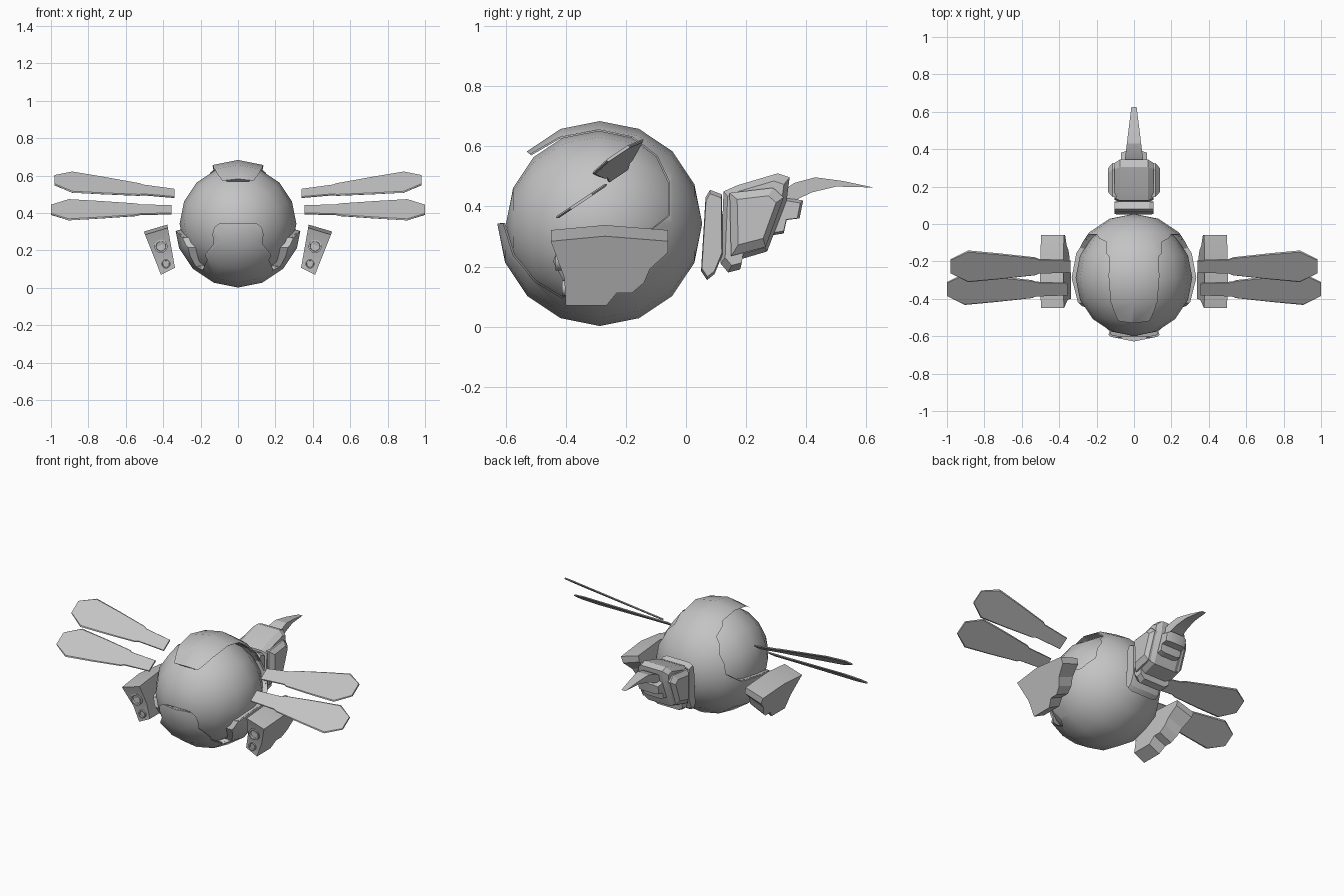
import bpy, bmesh, math
from mathutils import Vector, Matrix

if "Cube" in bpy.data.objects:
    bpy.data.objects.remove(bpy.data.objects["Cube"])

grey = bpy.data.materials.new("grey")
grey.diffuse_color = (0.55, 0.55, 0.55, 1)
grey.use_nodes = True
grey.node_tree.nodes["Principled BSDF"].inputs["Base Color"].default_value = grey.diffuse_color
CENTRE = Vector((0, -0.287, 0.343))


def finish(name, bm, angle=28):
    bmesh.ops.recalc_face_normals(bm, faces=bm.faces)
    me = bpy.data.meshes.new(name)
    bm.to_mesh(me)
    bm.free()
    me.materials.append(grey)
    ob = bpy.data.objects.new(name, me)
    bpy.context.collection.objects.link(ob)
    smooth(ob, angle)
    return ob


def smooth(ob, angle):
    bpy.ops.object.select_all(action='DESELECT')
    ob.select_set(True)
    bpy.context.view_layer.objects.active = ob
    bpy.ops.object.shade_smooth_by_angle(angle=math.radians(angle))


def skin(name, rings, angle=20):
    """Bridge equal-length rings of points and cap both ends."""
    bm = bmesh.new()
    rows = [[bm.verts.new(p) for p in ring] for ring in rings]
    n = len(rows[0])
    for a, b in zip(rows, rows[1:]):
        for i in range(n):
            j = (i + 1) % n
            bm.faces.new((a[i], a[j], b[j], b[i]))
    bm.faces.new(rows[0])
    bm.faces.new(rows[-1])
    return finish(name, bm, angle)


def prism(name, profile, layers, width=lambda y: 1):
    """Side profile (y, z) swept along x; layers are (x, profile scale)."""
    c = sum((Vector(p) for p in profile), Vector((0, 0))) / len(profile)
    rings = []
    for x, s in layers:
        ring = [c + (Vector(p) - c) * s for p in profile]
        rings.append([(x * width(p.x), p.x, p.y) for p in ring])
    return skin(name, rings)


def chamfered(name, profile, inner, outer, s):
    return prism(name, profile, [(-outer, s), (-inner, 1), (inner, 1), (outer, s)])


def ball(name, r):
    bm = bmesh.new()
    mat = Matrix.Translation(CENTRE) @ Matrix.Rotation(math.pi / 2, 4, 'X')
    bmesh.ops.create_uvsphere(bm, u_segments=16, v_segments=8, radius=r, matrix=mat)
    return finish(name, bm)


def cut(ob, cutter):
    m = ob.modifiers.new("cut", 'BOOLEAN')
    m.operation, m.solver, m.object = 'DIFFERENCE', 'EXACT', cutter
    bpy.ops.object.select_all(action='DESELECT')
    bpy.context.view_layer.objects.active = ob
    ob.select_set(True)
    bpy.ops.object.modifier_apply(modifier=m.name)


# Round body with a two-step outer shell, open at the front and sides
ball("inner_ball", 0.312)
opening = [(-.7, .72), (-.515, .57), (-.42, .625), (-.29, .65), (-.18, .627), (-.1, .565),
           (-.06, .48), (-.06, .37), (-.13, .315), (-.3, .305), (-.42, .27), (-.44, .22),
           (-.385, .12), (-.41, .1), (-.5, .155), (-.57, .24), (-.602, .345), (-.75, .345)]
for name, r, s in (("shell_rim", .332, 1), ("shell", .341, 1.02)):
    shell = ball(name, r)
    hollow = ball(name + "_hollow", 0.306)
    prof = [(-.3 + (y + .3) * s, .4 + (z - .4) * s) for y, z in opening]
    window = prism(name + "_cutter", prof, [(-.5, 1), (.5, 1)])
    for c in (hollow, window):
        cut(shell, c)
        bpy.data.objects.remove(c)
    smooth(shell, 28)

# Wings: tilted thin blades, two per side
half = [(0, .04), (.17, .048), (.19, .058), (.38, .083), (.55, .102), (.645, .045)]
outline = half + [(u, -v) for u, v in reversed(half)]
chord = Vector((0, .83, .555))
for side, word in ((1, "right"), (-1, "left")):
    for label, root, pitch in (("upper", (.34, -.226, .505), 6.3), ("lower", (.355, -.348, .4175), 0)):
        a = math.radians(pitch)
        along = Vector((math.cos(a), 0, math.sin(a)))
        normal = along.cross(chord).normalized()
        rings = []
        for t, k in ((-.005, .93), (0, 1), (.005, .93)):
            pts = [Vector(root) + along * u + chord * v * k + normal * t for u, v in outline]
            rings.append([(p.x * side, p.y, p.z) for p in pts])
        skin(f"{word}_{label}_wing", rings)

# Side pods: tapered, leaning outward
pod = [(-.45, .325), (-.27, .345), (-.06, .325), (-.06, .28), (-.12, .215), (-.14, .16),
       (-.18, .12), (-.23, .12), (-.265, .07), (-.4, .07), (-.405, .18)]
for side, word in ((1, "right"), (-1, "left")):
    inner, outer = [], []
    for y, z in pod:
        t = (z - .07) / .255
        zo = .07 + (z - .07) * .84
        inner.append((side * (.337 + .038 * t), y, zo + .037))
        outer.append((side * (.412 + .085 * t), y, zo))
    skin(f"{word}_pod", [inner, outer])
    # Barrel rings on the pod front
    for i, (x, y, z, r) in enumerate(((.412, -.428, .222, .036), (.385, -.406, .128, .025))):
        bm = bmesh.new()
        rows = []
        for dr, dy in ((1, .02), (1, -.006), (.75, -.006), (.7, .006)):
            rows.append([bm.verts.new((side * x + r * dr * math.cos(k * math.pi / 6), y + dy,
                                       z + r * dr * math.sin(k * math.pi / 6))) for k in range(12)])
        for a, b in zip(rows, rows[1:]):
            for k in range(12):
                bm.faces.new((a[k], a[k - 1], b[k - 1], b[k]))
        bm.faces.new(rows[-1])
        finish(f"{word}_barrel_{i + 1}", bm, 40)

# Abdomen: collar, main block, side plates, rear segment
chamfered("collar", [(.08, .455), (.12, .44), (.122, .24), (.095, .175), (.07, .155),
                     (.05, .185), (.065, .43)], .08, .103, .92)
chamfered("abdomen", [(.125, .45), (.17, .47), (.305, .51), (.345, .497), (.335, .42), (.27, .25),
                      (.185, .225), (.18, .19), (.14, .18), (.115, .21)], .075, .105, .85)
chamfered("side_plates", [(.145, .445), (.29, .462), (.325, .43), (.265, .265), (.15, .235)],
          .115, .138, .72)
chamfered("rear_segment", [(.27, .44), (.39, .42), (.378, .36), (.335, .355), (.325, .31), (.26, .3)],
          .045, .07, .85)

# Stinger: curved spike narrowing to the rear
prism("stinger", [(.32, .45), (.36, .478), (.43, .497), (.52, .485), (.625, .463), (.5, .466),
                  (.42, .447), (.33, .405)], [(-1, 1), (1, 1)],
      lambda y: .052 - .038 * (y - .32) / .305)
